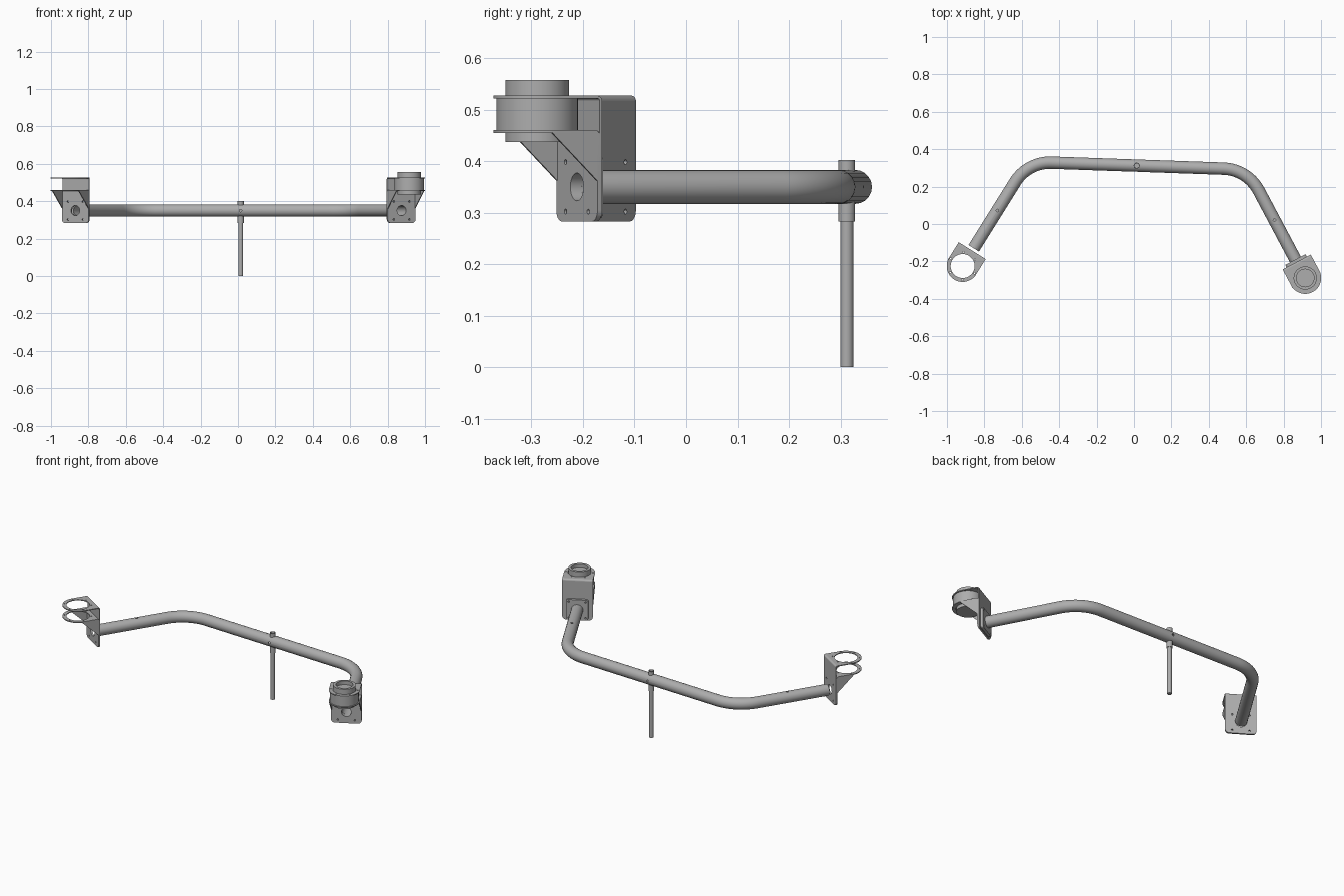
import bpy, bmesh
from math import sin, cos, pi, radians, tan
from mathutils import Matrix, Vector

cube = bpy.data.objects.get("Cube")
if cube:
    bpy.data.objects.remove(cube)

grey = bpy.data.materials.new("bare_metal_grey")
grey.use_nodes = True
grey.diffuse_color = (0.42, 0.42, 0.42, 1)
grey.node_tree.nodes["Principled BSDF"].inputs["Base Color"].default_value = grey.diffuse_color

TUBE_Z, TUBE_R, BORE_R = 0.35, 0.033, 0.027
CORNER, BEND = 0.588, 0.22        # half bar length and bend radius
LEG_END, PLATE_U, RING_U = 0.545, 0.56, 0.657
HALF_W, GAUGE, FOLD = 0.085, 0.005, 0.01
BASE = Matrix.Translation((0.0196, 0.312, 0)) @ Matrix.Rotation(radians(-2), 4, 'Z')
UPRIGHT = Matrix(((1, 0, 0, 0), (0, 0, -1, 0), (0, 1, 0, 0), (0, 0, 0, 1)))
SIDEWAYS = Matrix(((0, 0, 1, 0), (1, 0, 0, 0), (0, 1, 0, 0), (0, 0, 0, 1)))


def arc(cx, cy, r, start, end, n):
    angles = [radians(start + (end - start) * i / n) for i in range(n + 1)]
    return [(cx + r * cos(a), cy + r * sin(a)) for a in angles]


def circle(cx, cy, r, n=16):
    return arc(cx, cy, r, 0, 360, n)[:-1]


def finish(name, mesh, matrix):
    bm = bmesh.new()
    bm.from_mesh(mesh)
    bmesh.ops.remove_doubles(bm, verts=bm.verts, dist=1e-5)
    bmesh.ops.recalc_face_normals(bm, faces=bm.faces)
    bm.to_mesh(mesh)
    bm.free()
    mesh.transform(matrix)
    mesh.materials.clear()
    mesh.materials.append(grey)
    obj = bpy.data.objects.new(name, mesh)
    bpy.context.collection.objects.link(obj)
    bpy.ops.object.select_all(action='DESELECT')
    obj.select_set(True)
    bpy.context.view_layer.objects.active = obj
    bpy.ops.object.shade_smooth_by_angle(angle=radians(35))
    return obj


def bake(obj):
    """Return the evaluated mesh and drop the source object."""
    bpy.context.view_layer.update()
    deps = bpy.context.evaluated_depsgraph_get()
    mesh = bpy.data.meshes.new_from_object(obj.evaluated_get(deps))
    bpy.data.objects.remove(obj)
    return mesh


def curve_object(outlines, dims, cyclic):
    cu = bpy.data.curves.new("outline", 'CURVE')
    cu.dimensions = dims
    for pts in outlines:
        sp = cu.splines.new('POLY')
        sp.points.add(len(pts) - 1)
        for p, co in zip(sp.points, pts):
            p.co = (co[0], co[1], 0, 1)
        sp.use_cyclic_u = cyclic
    obj = bpy.data.objects.new("outline", cu)
    bpy.context.collection.objects.link(obj)
    return obj


def sheet(name, outlines, thick, matrix):
    """Flat part with holes: the first outline is the edge."""
    obj = curve_object(outlines, '2D', True)
    obj.data.fill_mode = 'BOTH'
    obj.data.extrude = thick / 2
    return finish(name, bake(obj), matrix)


def lathe(name, profile, matrix, steps=48):
    bm = bmesh.new()
    vs = [bm.verts.new((r, 0, z)) for r, z in profile]
    es = [bm.edges.new(pair) for pair in zip(vs, vs[1:])]
    bmesh.ops.spin(bm, geom=vs + es, cent=(0, 0, 0), axis=(0, 0, 1),
                   angle=2 * pi, steps=steps, use_duplicate=False)
    mesh = bpy.data.meshes.new(name)
    bm.to_mesh(mesh)
    bm.free()
    return finish(name, mesh, matrix)


def leg_frame(side):
    """x across the leg, y along it, z up; origin at the bar corner."""
    u = Vector((side * 0.5, -cos(radians(30)), 0))
    w = u.cross(Vector((0, 0, 1)))
    m = Matrix((w, u, (0, 0, 1))).transposed().to_4x4()
    return BASE @ Matrix.Translation((side * CORNER, 0, 0)) @ m


def round_plate(half, bottom, top, r, round_top):
    pts = arc(-half + r, bottom + r, r, 180, 270, 6) + arc(half - r, bottom + r, r, 270, 360, 6)
    if round_top:
        return pts + arc(half - r, top - r, r, 0, 90, 6) + arc(-half + r, top - r, r, 90, 180, 6)
    return pts + [(half, top), (-half, top)]


# Mounting face: one bore and four bolt holes
face_holes = [circle(0, TUBE_Z, BORE_R, 32)]
face_holes += [circle(x, TUBE_Z + z, 0.005) for x in (-0.047, 0.047) for z in (-0.048, 0.048)]


def bracket(name, frame, back, top):
    """Bent sheet: upright plate, fold and ring flange."""
    plate = round_plate(HALF_W, 0.283, top - FOLD, 0.022, False)
    at = Matrix.Translation((0, back + GAUGE / 2, 0))
    sheet(name + "_plate", [plate] + face_holes, GAUGE, frame @ at @ UPRIGHT)
    cu, cz = back + FOLD, top - FOLD
    fold = arc(cu, cz, FOLD, 180, 90, 6) + arc(cu, cz, FOLD - GAUGE, 90, 180, 6)
    sheet(name + "_fold", [fold], 2 * HALF_W, frame @ SIDEWAYS)
    ring = [(-HALF_W, cu), (HALF_W, cu)] + arc(0, RING_U, HALF_W, 0, 180, 32)
    holes = [circle(0, RING_U, 0.064, 48)]
    holes += [circle(*p, 0.004, 10) for p in circle(0, RING_U, 0.0745, 6)]
    at = Matrix.Translation((0, 0, top - GAUGE / 2))
    sheet(name + "_ring_flange", [ring] + holes, GAUGE, frame @ at)


for side, label in ((1, "left"), (-1, "right")):
    frame = leg_frame(side)
    bracket(label + "_upper_bracket", frame, PLATE_U, 0.527)
    bracket(label + "_lower_bracket", frame, PLATE_U + GAUGE, 0.46)
    # Triangular stiffeners under the lower ring
    u0 = PLATE_U + 2 * GAUGE
    for s in (-1, 1):
        at = Matrix.Translation((s * (HALF_W - GAUGE / 2), 0, 0))
        tri = [(u0, 0.456), (u0, 0.362), (u0 + 0.1, 0.456)]
        sheet(label + "_gusset", [tri], GAUGE, frame @ at @ SIDEWAYS)

# Weld plate and round housing are fitted on the left only
left = leg_frame(1)
weld = round_plate(0.061, TUBE_Z - 0.061, TUBE_Z + 0.061, 0.012, True)
thick = PLATE_U - LEG_END
sheet("left_weld_plate", [weld] + face_holes, thick,
      left @ Matrix.Translation((0, LEG_END + thick / 2, 0)) @ UPRIGHT)
lathe("round_housing", [(0, 0.437), (0.062, 0.437), (0.062, 0.46), (0.079, 0.46),
      (0.079, 0.522), (0.062, 0.522), (0.062, 0.557), (0.047, 0.557),
      (0.047, 0.535), (0, 0.535)], left @ Matrix.Translation((0, RING_U, 0)))

# Bent hollow tube
trim = BEND * tan(radians(30))
half = arc(CORNER - trim, -BEND, BEND, 90, 30, 14)
half.append((CORNER + LEG_END * 0.5, -LEG_END * cos(radians(30))))
path = [(-x, y) for x, y in reversed(half)] + half
obj = curve_object([path], '3D', False)
obj.data.bevel_depth = TUBE_R
obj.data.bevel_resolution = 8
obj.data.use_fill_caps = False
tube = finish("bent_tube", bake(obj), Matrix.Translation((0, 0, TUBE_Z)))
wall = tube.modifiers.new("wall", 'SOLIDIFY')
wall.thickness = TUBE_R - BORE_R
wall.offset = -1

# Small drilled holes: one on top of each leg, one across the bar
cutters = []
for s in (-1, 1):
    spot = Vector((s * (CORNER + 0.307 * 0.5), -0.307 * cos(radians(30)), TUBE_Z + TUBE_R))
    cutters.append((Matrix.Translation(spot), 0.04))
cutters.append((Matrix.Translation((-0.005, 0, TUBE_Z)) @ UPRIGHT, 0.1))
for m, length in cutters:
    cut = sheet("drill", [circle(0, 0, 0.007)], length, m)
    cut.hide_render = True
    drill = tube.modifiers.new("drill", 'BOOLEAN')
    drill.operation = 'DIFFERENCE'
    drill.solver = 'EXACT'
    drill.object = cut
mesh = bake(tube)
for o in [o for o in bpy.data.objects if o.name.startswith("drill")]:
    bpy.data.objects.remove(o)
finish("bent_tube", mesh, BASE)

# Centre post: collar through the bar with a rod below
post = BASE @ Matrix.Translation((-0.005, 0, 0))
lathe("post_collar", [(0.0125, 0.283), (0.0163, 0.283), (0.0163, 0.402),
      (0.0125, 0.402), (0.0125, 0.283)], post, 32)
lathe("post_rod", [(0, 0), (0.0128, 0), (0.0128, 0.385), (0, 0.385)], post, 32)
